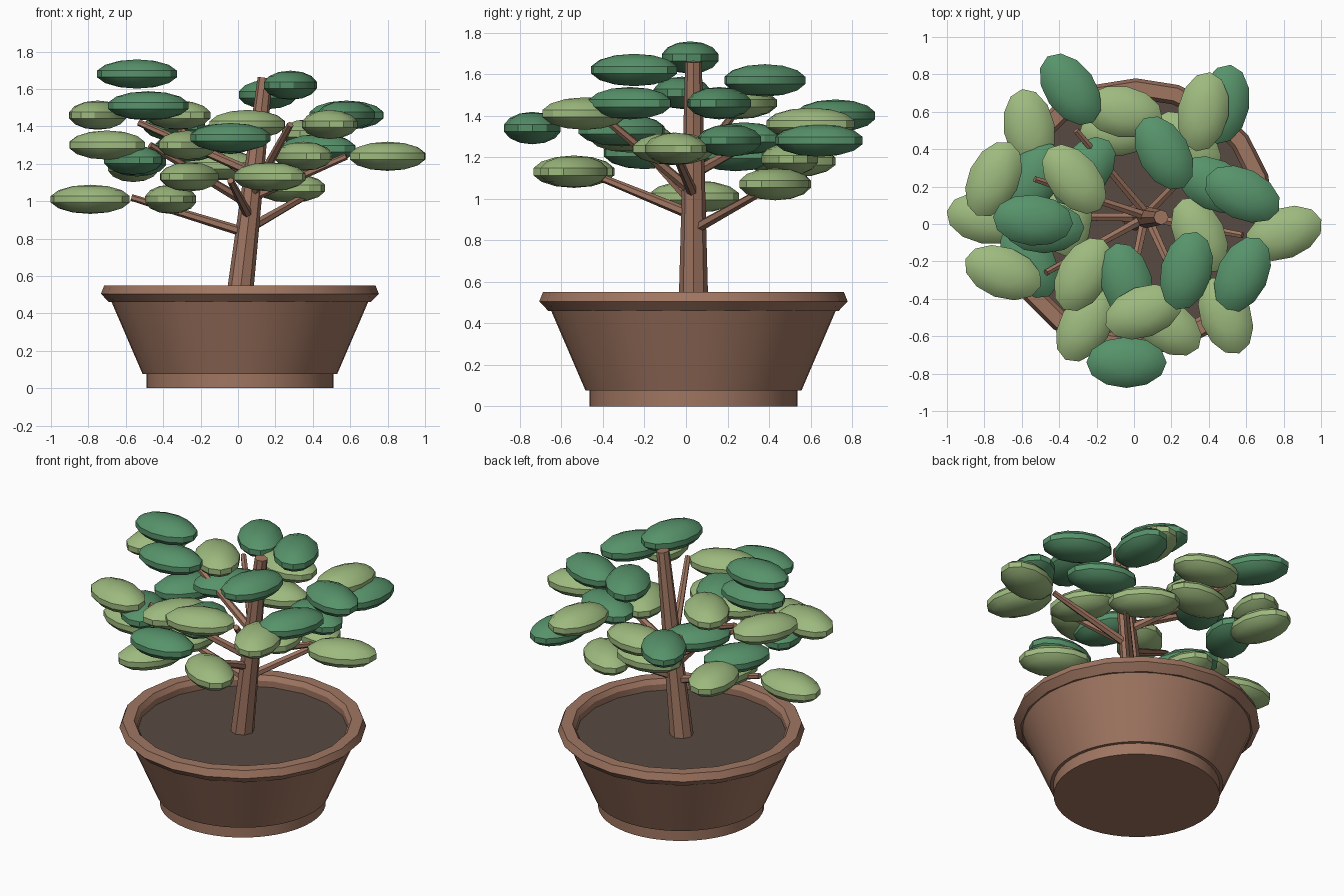
import bpy, bmesh, math
from mathutils import Vector, Matrix

default = bpy.data.objects.get("Cube")
if default:
    bpy.data.objects.remove(default, do_unlink=True)


def make_material(name, rgb):
    mat = bpy.data.materials.new(name)
    mat.use_nodes = True
    colour = (*rgb, 1.0)
    mat.diffuse_color = colour
    mat.node_tree.nodes["Principled BSDF"].inputs["Base Color"].default_value = colour
    return mat


CLAY = make_material("clay_brown", (0.35, 0.18, 0.12))
SOIL = make_material("dark_soil", (0.098, 0.069, 0.054))
LIGHT = make_material("light_green", (0.34, 0.49, 0.21))
DARK = make_material("deep_green", (0.095, 0.29, 0.145))


def finish(name, bm, mat, angle=30):
    """Turn a bmesh into an object with smooth faces and sharp creases."""
    bmesh.ops.recalc_face_normals(bm, faces=bm.faces)
    mesh = bpy.data.meshes.new(name)
    bm.to_mesh(mesh)
    bm.free()
    mesh.materials.append(mat)
    obj = bpy.data.objects.new(name, mesh)
    bpy.context.collection.objects.link(obj)
    bpy.ops.object.select_all(action="DESELECT")
    obj.select_set(True)
    bpy.context.view_layer.objects.active = obj
    bpy.ops.object.shade_smooth_by_angle(angle=math.radians(angle))
    return obj


def lathe(name, profile, sides, centre, mat, closed=False):
    """Revolve a (radius, height) profile about a vertical axis."""
    bm = bmesh.new()
    rings = []
    for radius, z in profile:
        ring = []
        for i in range(sides):
            a = math.tau * i / sides
            ring.append(bm.verts.new((centre.x + radius * math.cos(a),
                                      centre.y + radius * math.sin(a), z)))
        rings.append(ring)
    pairs = list(zip(rings, rings[1:]))
    if closed:
        pairs.append((rings[-1], rings[0]))
    else:
        bm.faces.new(rings[0])
        bm.faces.new(rings[-1])
    for low, high in pairs:
        for i in range(sides):
            j = (i + 1) % sides
            bm.faces.new((low[i], low[j], high[j], high[i]))
    return finish(name, bm, mat)


def limb(name, start, end, r_start, r_end, sides):
    """Tapered wooden rod between two points."""
    axis = end - start
    turn = axis.to_track_quat("Z", "Y").to_matrix().to_4x4()
    bm = bmesh.new()
    bmesh.ops.create_cone(bm, cap_ends=True, segments=sides, radius1=r_start,
                          radius2=r_end, depth=axis.length,
                          matrix=Matrix.Translation((start + end) / 2) @ turn)
    return finish(name, bm, CLAY)


def leaf_pad(name, x, y, z, degrees, mat):
    """Flattened oval foliage pad turned about the vertical."""
    bm = bmesh.new()
    place = (Matrix.Translation((x, y, z))
             @ Matrix.Rotation(math.radians(degrees), 4, "Z")
             @ Matrix.Diagonal((0.22, 0.14, 0.078, 1)))
    bmesh.ops.create_uvsphere(bm, u_segments=12, v_segments=7, radius=1, matrix=place)
    return finish(name, bm, mat)


# Pot: foot, flared body and heavy rim around the soil
pot = Vector((0.01, 0.036, 0))
lathe("pot_foot", [(0.5, 0), (0.5, 0.08)], 48, pot, CLAY)
lathe("pot_body", [(0.52, 0.075), (0.69, 0.47)], 48, pot, CLAY)
lathe("pot_rim", [(0.7, 0.46), (0.743, 0.505), (0.725, 0.55),
                  (0.655, 0.55), (0.635, 0.52), (0.635, 0.46)], 20, pot, CLAY, closed=True)
lathe("soil", [(0.645, 0.46), (0.645, 0.48)], 48, pot, SOIL)

# Leaning trunk
trunk_base = Vector((0.005, 0.036, 0.46))
trunk_top = Vector((0.145, 0.036, 1.66))
limb("trunk", trunk_base, trunk_top, 0.072, 0.04, 8)

# Branches: height where each leaves the trunk, then its tip
branches = [
    (0.83, (-0.57, 0.04, 1.02)),
    (0.85, (0.435, 0.43, 1.07)),
    (0.92, (-0.04, -0.43, 1.11)),
    (1.02, (0.58, -0.06, 1.24)),
    (0.98, (-0.47, -0.26, 1.3)),
    (1.12, (-0.31, 0.5, 1.38)),
    (1.03, (0.28, -0.42, 1.41)),
    (1.15, (-0.53, 0.24, 1.42)),
]
for number, (height, tip) in enumerate(branches):
    t = (height - trunk_base.z) / (trunk_top.z - trunk_base.z)
    limb(f"branch_{number}", trunk_base.lerp(trunk_top, t), Vector(tip), 0.027, 0.018, 6)

# Foliage pads: x, y, z and turn in degrees
deep_pads = [
    (-.34, .72, 1.4, 125), (-.54, .02, 1.68, 175), (-.48, -.02, 1.51, 0),
    (-.27, .28, 1.29, 50), (-.04, -.31, 1.33, 105), (-.04, -.74, 1.34, 0),
    (.28, -.25, 1.62, 75), (.58, -.27, 1.46, 65), (.58, .16, 1.46, 155),
    (.43, .21, 1.28, 155), (.16, .38, 1.57, 120), (.48, .64, 1.28, 80),
    (-.56, -.2, 1.22, 120), (-.54, .24, 1.21, 60),
]
light_pads = [
    (-.56, .51, 1.18, 100), (-.75, .24, 1.46, 65), (-.79, .03, 1.01, 170),
    (-.32, .24, 1.46, 130), (-.7, -.26, 1.3, 160), (-.27, -.27, 1.3, 60),
    (-.26, -.54, 1.13, 60), (.05, -.47, 1.41, 20), (.17, -.54, 1.13, 145),
    (.35, -.06, 1.24, 115), (.49, -.49, 1.41, 110), (.8, -.05, 1.24, 20),
    (.37, .6, 1.36, 80), (-.06, .6, 1.34, 170), (-.08, .5, 1.19, 5),
    (-.36, .04, 1.01, 90), (.28, .43, 1.07, 140),
]
for label, pads, mat in (("deep", deep_pads, DARK), ("light", light_pads, LIGHT)):
    for number, (x, y, z, turn) in enumerate(pads):
        leaf_pad(f"{label}_leaf_pad_{number}", x, y, z, turn, mat)
